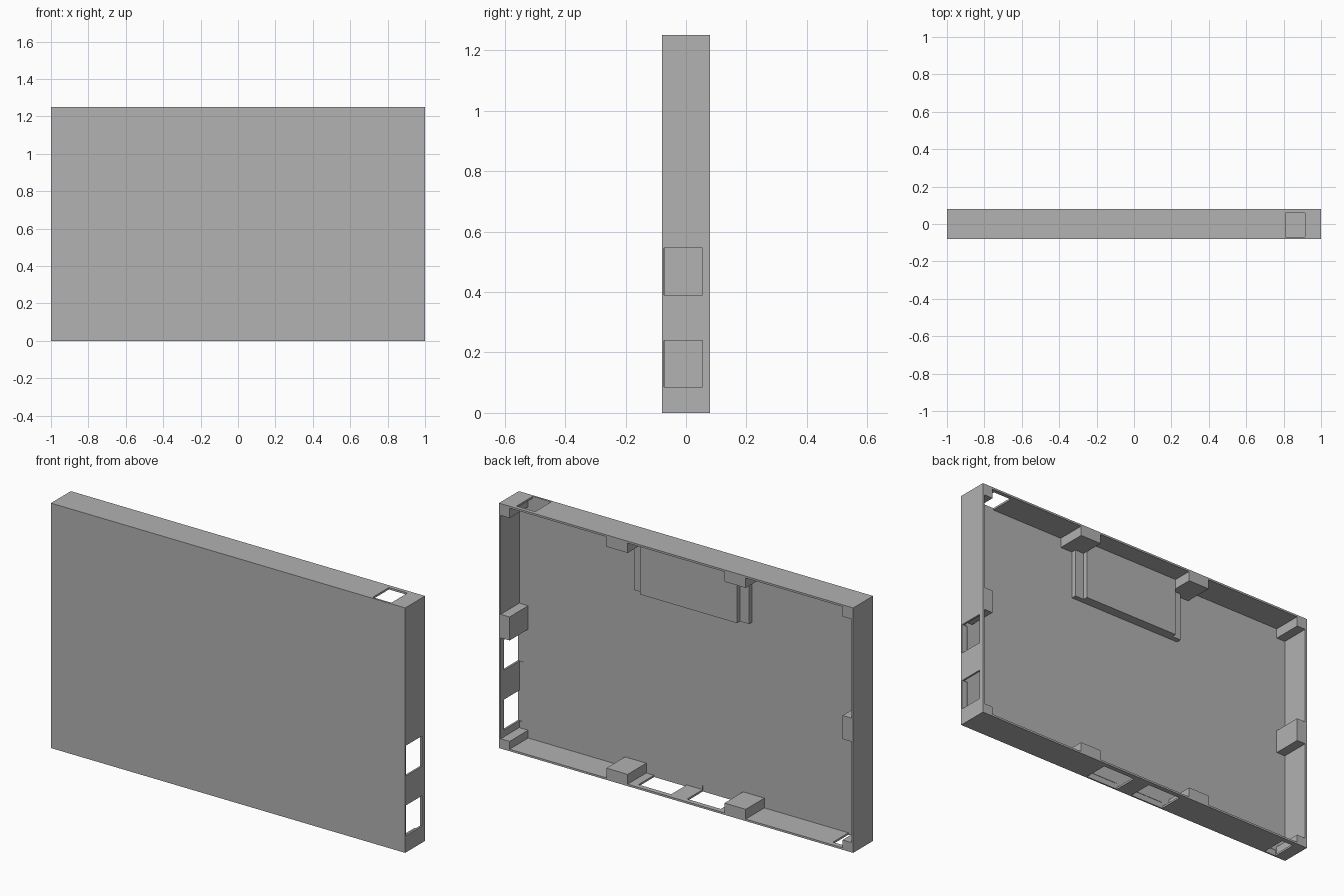
import bpy
from mathutils import Vector

old = bpy.data.objects.get("Cube")
if old:
    bpy.data.objects.remove(old, do_unlink=True)

grey = bpy.data.materials.new("mid_grey")
grey.use_nodes = True
grey.diffuse_color = (0.445, 0.445, 0.445, 1)
grey.node_tree.nodes["Principled BSDF"].inputs["Base Color"].default_value = grey.diffuse_color

W, D, H = 1.0, 0.08, 1.25      # half width, half depth, height
T = 0.01                       # wall thickness
FLOOR = -D + T                 # inner side of the front panel
B = 0.06                       # mounting block size from the outer side
L = 0.06                       # half length of a mounting block


def box(name, x, y, z):
    """Box from three (low, high) ranges."""
    bpy.ops.mesh.primitive_cube_add(size=1)
    ob = bpy.context.object
    ob.name = name
    ob.data.materials.append(grey)
    low, high = Vector((x[0], y[0], z[0])), Vector((x[1], y[1], z[1]))
    for v in ob.data.vertices:
        v.co = [low[i] if v.co[i] < 0 else high[i] for i in range(3)]
    return ob


def cut(target, x, y, z):
    """Subtract a box and discard the cutter."""
    cutter = box("cutter", x, y, z)
    cutter.hide_render = True
    mod = target.modifiers.new("cut", 'BOOLEAN')
    mod.operation = 'DIFFERENCE'
    mod.solver = 'EXACT'
    mod.object = cutter
    bpy.context.view_layer.objects.active = target
    bpy.ops.object.modifier_apply(modifier=mod.name)
    bpy.data.objects.remove(cutter, do_unlink=True)


# Shallow case, open at the back
case = box("case_shell", (-W, W), (-D, D), (0, H))
cut(case, (-W + T, W - T), (FLOOR, D + 0.1), (T, H - T))

# Port openings: side wall, top wall, bottom wall
port_y = (-0.072, 0.055)
for z in ((0.085, 0.24), (0.39, 0.545)):
    cut(case, (W - 0.03, W + 0.1), port_y, z)
cut(case, (0.81, 0.915), (-0.07, 0.06), (H - 0.03, H + 0.1))
for x in ((0.045, 0.23), (-0.235, -0.045), (-0.935, -0.868)):
    cut(case, x, port_y, (-0.1, 0.03))

# Mounting blocks in the corners and along the walls
E = T / 2                      # overlap into the walls
block_y = (FLOOR - E, D)
ends_x = {"right": (-W + E, -W + B), "left": (W - B, W - E)}
ends_z = {"bottom": (E, B - T), "top": (H - B, H - E)}
for side, x in ends_x.items():
    for level, z in ends_z.items():
        box(f"{level}_{side}_corner_block", x, block_y, z)
    box(f"{side}_wall_block", x, block_y, (H / 2 - L, H / 2 + L))
for side, cx in (("right", -W / 3), ("left", W / 3)):
    for level, z in (("bottom", (E, B)), ("top", (H - B, H - E))):
        box(f"{level}_{side}_wall_block", (cx - L, cx + L), block_y, z)

# Stepped pad on the inside of the front panel, below the top wall
box("pad_base", (-0.325, 0.325), (FLOOR - E, -0.044), (0.94, H - E))
box("pad_step", (-0.274, 0.274), (-0.046, -0.02), (0.94, H - E))
